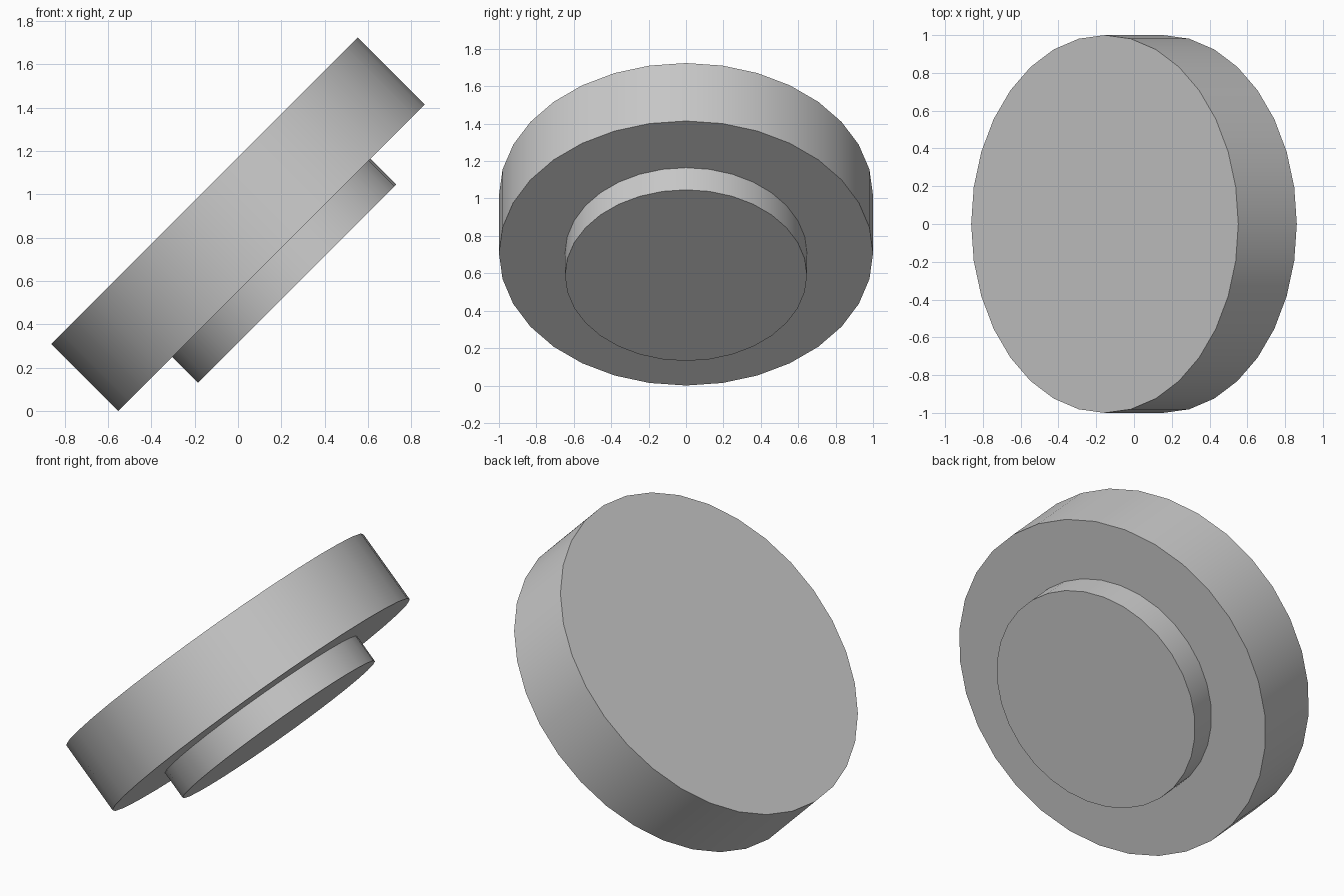
import bpy
from math import radians, sqrt
from mathutils import Vector

if "Cube" in bpy.data.objects:
    bpy.data.objects.remove(bpy.data.objects["Cube"])

TILT = radians(-45)
AXIS = Vector((-1, 0, 1)).normalized()   # direction the large face looks
RADIUS, THICK = 1.0, 0.438
CENTRE = Vector((0, 0, (RADIUS + THICK / 2) * sqrt(2) / 2 * 1.0))
CENTRE.z = (2 * RADIUS + THICK) * sqrt(0.5) / 2  # rests on the ground edge


def disc(name, radius, top, bottom):
    """Tilted 32-sided disc spanning two distances along the shared axis."""
    bpy.ops.mesh.primitive_cylinder_add(
        vertices=32, radius=radius, depth=top - bottom,
        location=CENTRE + AXIS * (top + bottom) / 2, rotation=(0, TILT, 0))
    ob = bpy.context.object
    ob.name = name
    bpy.ops.object.shade_smooth_by_angle(angle=radians(30))
    return ob


# Wide outer disc
disc("outer_disc", RADIUS, THICK / 2, -THICK / 2)

# Narrow core running through it and standing out below
disc("inner_hub", 0.647, THICK / 2 - 0.001, -THICK / 2 - 0.167)
